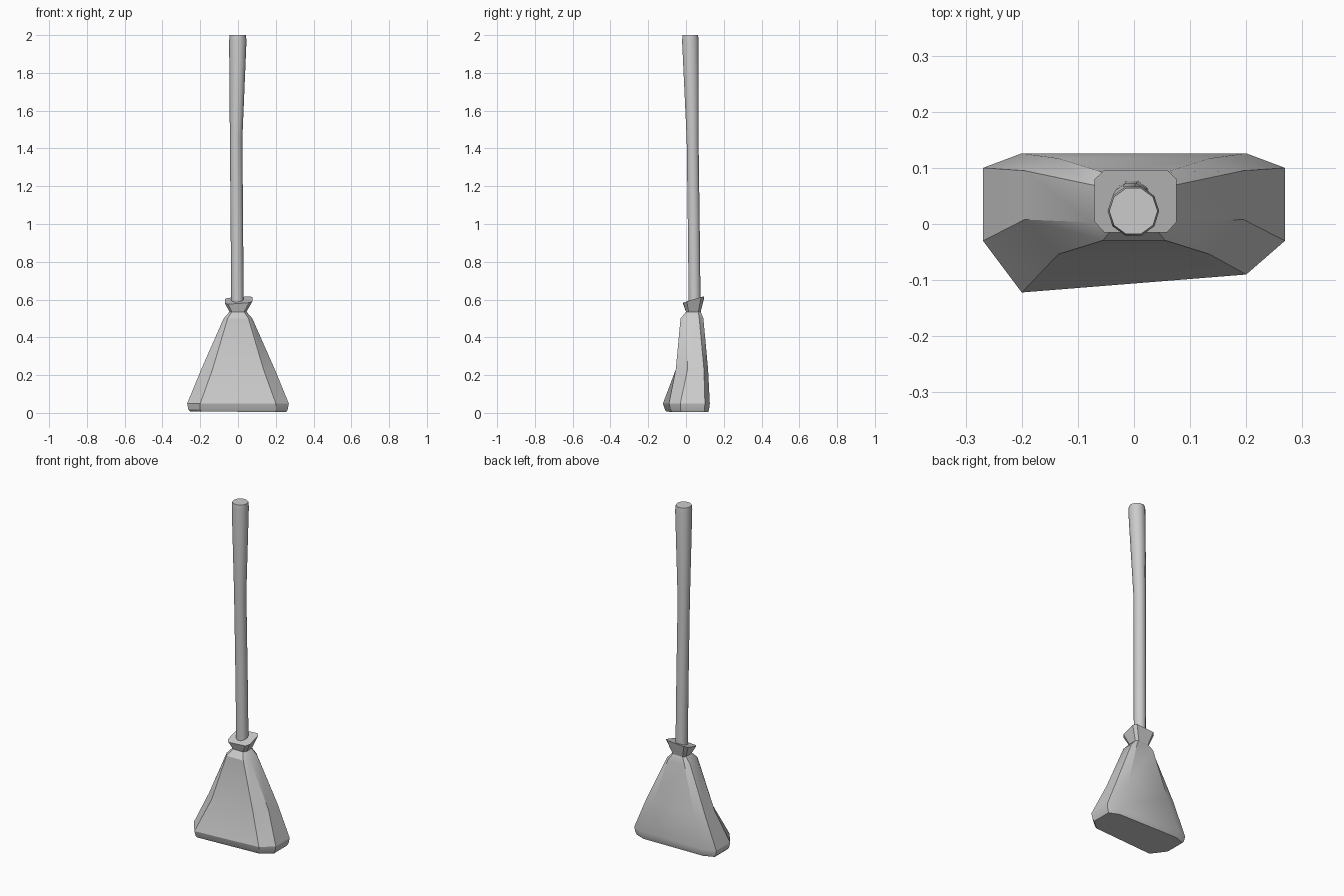
import bpy, bmesh
from math import cos, sin, pi

if "Cube" in bpy.data.objects:
    bpy.data.objects.remove(bpy.data.objects["Cube"])


def loft(name, rings, angle):
    """Skin a stack of equal-length rings and cap both ends."""
    bm = bmesh.new()
    vr = [[bm.verts.new(p) for p in ring] for ring in rings]
    n = len(vr[0])
    for a, b in zip(vr, vr[1:]):
        for i in range(n):
            j = (i + 1) % n
            bm.faces.new((a[i], a[j], b[j], b[i]))
    bm.faces.new(vr[0][::-1])
    bm.faces.new(vr[-1])
    bmesh.ops.recalc_face_normals(bm, faces=bm.faces)
    me = bpy.data.meshes.new(name)
    bm.to_mesh(me)
    bm.free()
    ob = bpy.data.objects.new(name, me)
    bpy.context.collection.objects.link(ob)
    bpy.context.view_layer.objects.active = ob
    ob.select_set(True)
    bpy.ops.object.shade_smooth_by_angle(angle=angle)
    ob.select_set(False)


def circle(x, y, z, r, n=10):
    return [(x + r * cos(2 * pi * i / n), y + r * sin(2 * pi * i / n), z) for i in range(n)]


def chamfered(z, side_x, corner_x, front, side_front, side_back, back, skew=0, dx=0, tilt_x=0, tilt_y=0):
    """Eight-point cross-section; skew pushes the left front corner forward."""
    pts = [(-corner_x, front - skew), (corner_x, front), (side_x, side_front), (side_x, side_back),
           (corner_x, back), (-corner_x, back), (-side_x, side_back), (-side_x, side_front)]
    return [(x + dx, y, z + tilt_x * x + tilt_y * (y - 0.04)) for x, y in pts]


# Handle: slightly bent, flaring towards the top
loft("handle", [
    circle(-0.003, 0.046, 0.55, 0.033),
    circle(-0.006, 0.041, 1.0, 0.033),
    circle(-0.010, 0.035, 1.45, 0.033),
    circle(-0.001, 0.023, 1.97, 0.046),
    circle(-0.001, 0.023, 2.0, 0.043),
], 0.65)

# Bristle head: wide foot, tapered body, pinched neck and tilted collar
loft("bristle_head", [
    chamfered(0.006, 0.255, 0.195, -0.075, -0.025, 0.095, 0.118, 0.03, tilt_x=-0.01),
    chamfered(0.018, 0.263, 0.20, -0.082, -0.028, 0.098, 0.122, 0.03),
    chamfered(0.05, 0.269, 0.20, -0.09, -0.03, 0.10, 0.126, 0.032),
    chamfered(0.23, 0.195, 0.135, -0.054, 0.008, 0.095, 0.117),
    chamfered(0.50, 0.076, 0.055, -0.029, 0.003, 0.07, 0.092),
    chamfered(0.535, 0.045, 0.032, 0.0, 0.014, 0.065, 0.078),
    chamfered(0.596, 0.073, 0.056, -0.015, 0.004, 0.08, 0.096, dx=0.003, tilt_x=0.07, tilt_y=0.3),
], 0.5)
